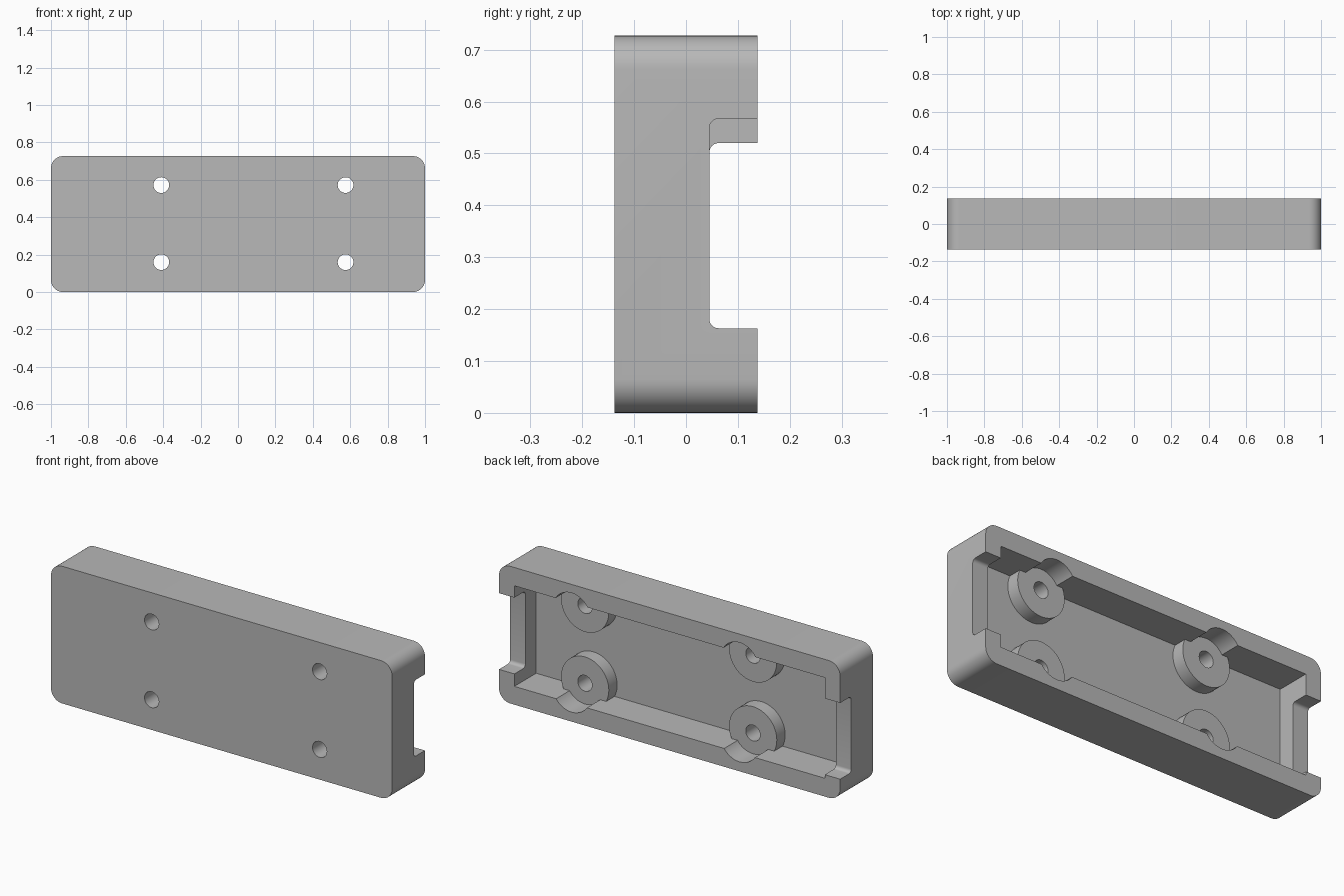
import bpy, bmesh, math
from mathutils import Matrix, Vector

if "Cube" in bpy.data.objects:
    bpy.data.objects.remove(bpy.data.objects["Cube"], do_unlink=True)

HEIGHT, DEPTH = 0.727, 0.1375       # full height, half depth
WALL, FLOOR_Y = 0.097, -0.045       # rim thickness, tray floor
NOTCH_Y, BOSS_Y = 0.045, 0.025      # end slot floor, boss face
CAVITY_X = 0.91
OPEN_Y = DEPTH + 0.1                # cutters reach past the open back
SCREWS = [(x, z) for x in (-0.41, 0.575) for z in (0.16, 0.572)]

grey = bpy.data.materials.new("plain grey")
grey.use_nodes = True
colour = (0.48, 0.48, 0.48, 1)
grey.diffuse_color = colour
grey.node_tree.nodes["Principled BSDF"].inputs["Base Color"].default_value = colour


def make_object(name, bm):
    mesh = bpy.data.meshes.new(name)
    bm.normal_update()
    bm.to_mesh(mesh)
    bm.free()
    mesh.materials.append(grey)
    obj = bpy.data.objects.new(name, mesh)
    bpy.context.collection.objects.link(obj)
    return obj


def box(name, low, high, radius=0, segments=8, pick=None):
    """Box between two corners; edges accepted by pick are rounded."""
    low, high = Vector(low), Vector(high)
    bm = bmesh.new()
    bmesh.ops.create_cube(bm, size=1)
    for v in bm.verts:
        v.co = (low + high) / 2 + v.co * (high - low)
    if pick:
        edges = [e for e in bm.edges if pick(e.verts[0].co, e.verts[1].co)]
        bmesh.ops.bevel(bm, geom=edges, offset=radius, segments=segments,
                        profile=0.5, affect='EDGES')
    return make_object(name, bm)


def cylinder(name, x, z, radius, y0, y1, sides=48):
    """Cylinder lying along the y axis."""
    bm = bmesh.new()
    place = Matrix.Translation((x, (y0 + y1) / 2, z)) @ Matrix.Rotation(math.pi / 2, 4, 'X')
    bmesh.ops.create_cone(bm, cap_ends=True, segments=sides, radius1=radius,
                          radius2=radius, depth=y1 - y0, matrix=place)
    return make_object(name, bm)


def combine(target, tool, operation):
    tool.hide_render = True
    mod = target.modifiers.new(operation, 'BOOLEAN')
    mod.object, mod.operation, mod.solver = tool, operation, 'EXACT'
    bpy.context.view_layer.objects.active = target
    bpy.ops.object.modifier_apply(modifier=mod.name)
    bpy.data.objects.remove(tool, do_unlink=True)


# Outer shell with rounded corners along the depth direction
tray = box("mounting_tray", (-1, -DEPTH, 0), (1, DEPTH, HEIGHT), 0.065, 10,
           lambda a, b: abs(a.y - b.y) > 0.1)

# Hollow, open at the back
combine(tray, box("cavity", (-CAVITY_X, FLOOR_Y, WALL),
                  (CAVITY_X, OPEN_Y, HEIGHT - WALL)), 'DIFFERENCE')

# Slots through the end walls, each with a filleted floor
for side, z0, z1 in ((1, 0.163, 0.567), (-1, 0.116, 0.52)):
    inner, outer = sorted((side * (CAVITY_X - 0.05), side * 1.1))
    slot = box("end_slot", (inner, NOTCH_Y, z0), (outer, OPEN_Y, z1), 0.018, 6,
               lambda a, b: abs(a.x - b.x) > 0.1 and a.y < DEPTH)
    combine(tray, slot, 'DIFFERENCE')

# Screw bosses, clearance recesses in the rim, and through holes
for x, z in SCREWS:
    combine(tray, cylinder("boss", x, z, 0.14, FLOOR_Y - 0.03, BOSS_Y), 'UNION')
for x, z in SCREWS:
    combine(tray, cylinder("head_recess", x, z, 0.11, BOSS_Y, OPEN_Y), 'DIFFERENCE')
    combine(tray, cylinder("screw_hole", x, z, 0.042, -OPEN_Y, OPEN_Y, 32), 'DIFFERENCE')

bpy.ops.object.select_all(action='DESELECT')
tray.select_set(True)
bpy.context.view_layer.objects.active = tray
bpy.ops.object.shade_smooth_by_angle(angle=math.radians(30))
